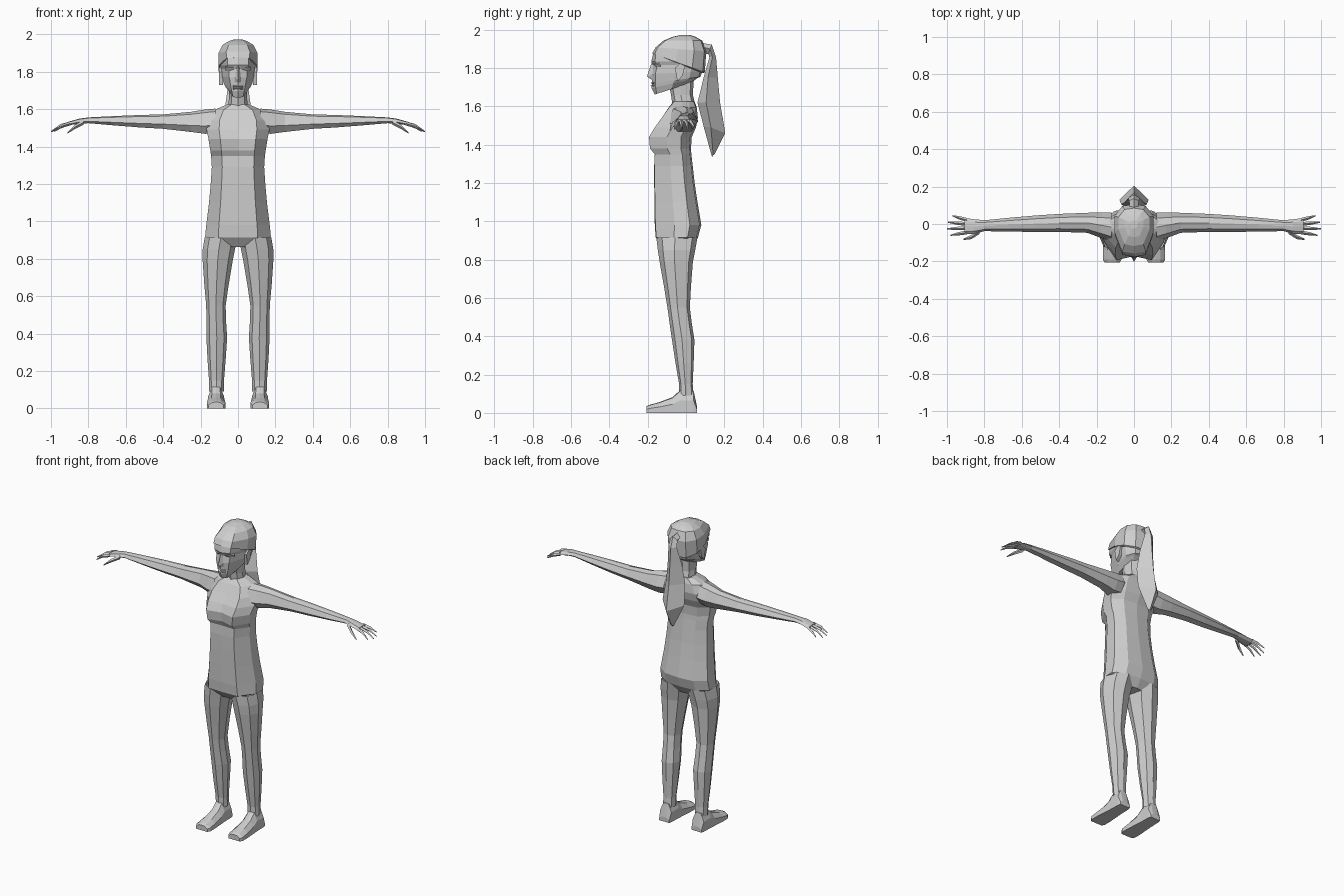
import bpy, bmesh, math
from mathutils import Vector

grey = bpy.data.materials.new("plain_grey")
grey.diffuse_color = (0.62, 0.62, 0.62, 1)


def loft(name, rings, start=True, end=True, side=1):
    """Skin a list of equal-length point rings, flat shaded."""
    bm = bmesh.new()
    vs = [[bm.verts.new((p[0] * side, p[1], p[2])) for p in r] for r in rings]
    n = len(rings[0])
    for a, b in zip(vs, vs[1:]):
        for i in range(n):
            j = (i + 1) % n
            bm.faces.new((a[i], a[j], b[j], b[i]))
    if start:
        bm.faces.new(vs[0])
    if end:
        bm.faces.new(vs[-1])
    bmesh.ops.recalc_face_normals(bm, faces=bm.faces)
    if not (start and end):
        # open tubes: make sure faces point away from the axis
        mid = sum((v.co for v in bm.verts), Vector()) / len(bm.verts)
        if sum((f.calc_center_median() - mid).dot(f.normal) * f.calc_area() for f in bm.faces) < 0:
            bmesh.ops.reverse_faces(bm, faces=bm.faces)
    me = bpy.data.meshes.new(name)
    bm.to_mesh(me)
    bm.free()
    me.materials.append(grey)
    ob = bpy.data.objects.new(name, me)
    bpy.context.collection.objects.link(ob)
    return ob


def pair(name, rings, **kw):
    loft("left_" + name, rings, side=1, **kw)
    loft("right_" + name, rings, side=-1, **kw)


def body_ring(z, w, yc, yf, yb, a=0.6, tilt=0.0):
    """Symmetric ten-point section: centre front, front corner, sides, back."""
    d = yb - yf
    half = [(0, yc), (a * w, yf), (w, yf + 0.42 * d), (w, yf + 0.75 * d), (0.6 * w, yb - 0.04 * d), (0, yb)]
    pts = half + [(-x, y) for x, y in half[-2:0:-1]]
    return [(x, y, z + tilt * (y - yf)) for x, y in pts]


def octagon(xi, xo, yf, yb, z):
    """Upright eight-sided section within the given bounds."""
    cx, cy, hx, hy = (xi + xo) / 2, (yf + yb) / 2, (xo - xi) / 2, (yb - yf) / 2
    shape = [(0, -1), (.7, -.72), (1, -.1), (.75, .75), (0, 1), (-.75, .75), (-1, -.1), (-.7, -.72)]
    return [(cx + u * hx, cy + v * hy, z) for u, v in shape]


# torso: z, half width, centre front, front, back
torso = [(.862, .05, -.115, -.115, .03), (.915, .176, -.158, -.155, .062),
         (.98, .17, -.163, -.16, .08), (1.1, .155, -.165, -.162, .06),
         (1.2, .146, -.166, -.164, .045), (1.29, .14, -.166, -.164, .035),
         (1.35, .144, -.16, -.163, .028), (1.38, .148, -.165, -.188, .026),
         (1.44, .158, -.172, -.193, .03), (1.49, .168, -.155, -.163, .052),
         (1.54, .165, -.122, -.127, .062), (1.595, .13, -.09, -.088, .056),
         (1.625, .058, -.066, -.062, .045)]
loft("torso", [body_ring(*t) for t in torso])

# neck
loft("neck", [octagon(-.055, .055, -.07, .05, 1.60), octagon(-.048, .048, -.078, .036, 1.66),
              octagon(-.05, .05, -.095, .04, 1.74)], False, False)

# head: z, half width, centre front, front, back, corner fraction, tilt
head = [(1.665, .045, -.163, -.153, .03, .6, .33), (1.70, .068, -.18, -.158, .06, .5, .22),
        (1.722, .076, -.178, -.158, .075, .5, .14), (1.77, .085, -.18, -.16, .085, .55, .05),
        (1.815, .09, -.175, -.15, .09, .55, 0), (1.835, .094, -.181, -.162, .092, .6, 0),
        (1.88, .096, -.17, -.157, .095, .6, 0), (1.93, .07, -.11, -.1, .07, .6, 0)]
loft("head", [body_ring(*h) for h in head])

# hair cap, lower at the nape
hair = [(1.872, .097, -.172, -.16, .088, .6, -.4), (1.872, .104, -.177, -.164, .098, .6, -.36),
        (1.908, .105, -.158, -.148, .106, .6, -.08), (1.943, .083, -.118, -.108, .085, .6, 0),
        (1.963, .05, -.07, -.065, .05, .6, 0), (1.973, .02, -.025, -.022, .02, .6, 0)]
loft("hair_cap", [body_ring(*h) for h in hair], start=False)

# ponytail: half width, side point (y, z), ridge (y, z), front (y, z)
tail = [(.022, .085, 1.91, .09, 1.93, .085, 1.875), (.026, .125, 1.90, .135, 1.922, .118, 1.872),
        (.03, .138, 1.86, .157, 1.855, .122, 1.855), (.05, .115, 1.75, .166, 1.75, .092, 1.75),
        (.068, .105, 1.62, .178, 1.62, .06, 1.62), (.078, .13, 1.49, .205, 1.46, .092, 1.495),
        (.012, .142, 1.345, .15, 1.35, .136, 1.335)]
loft("ponytail", [[(-w, y, z), (0, ry, rz), (w, y, z), (0, fy, fz)]
                  for w, y, z, ry, rz, fy, fz in tail])

# nose, lips, eyelids, ears
loft("nose", [[(-.008, -.172, 1.825), (0, -.181, 1.825), (.008, -.172, 1.825)],
              [(-.016, -.172, 1.765), (0, -.204, 1.757), (.016, -.172, 1.765)],
              [(-.018, -.17, 1.745), (0, -.186, 1.742), (.018, -.17, 1.745)]])
for nm, z in (("upper_lip", 1.722), ("lower_lip", 1.71)):
    loft(nm, [[(x, -.165, z + .006), (x, y, z), (x, -.165, z - .006)]
              for x, y in ((-.027, -.171), (0, -.187), (.027, -.171))])
pair("eyelid", [[(x, y + .012, 1.827), (x, y, 1.822), (x, y + .012, 1.806)]
                for x, y in ((.022, -.171), (.045, -.166), (.068, -.142))])
pair("ear", [[(x, -.045, 1.73), (x, -.018, 1.76), (x, -.005, 1.81), (x, -.03, 1.825), (x, -.058, 1.80)]
             for x in (.08, .101)])

# legs: inner x, outer x, front y, back y, z
legs = [(.004, .178, -.155, .06, .915), (.016, .189, -.147, .048, .85), (.028, .189, -.138, .036, .79),
        (.05, .18, -.115, .026, .66), (.066, .17, -.097, .02, .55), (.064, .169, -.086, .03, .47),
        (.058, .169, -.073, .044, .38), (.066, .163, -.055, .04, .26), (.075, .155, -.036, .035, .15),
        (.076, .154, -.036, .04, .09)]
pair("leg", [octagon(*r) for r in legs], start=False, end=False)

# feet: y, half width, top height
feet = [(.058, .036, .03), (.04, .04, .115), (-.03, .042, .12), (-.07, .045, .082),
        (-.14, .05, .056), (-.19, .05, .042), (-.207, .04, .034)]
pair("foot", [[(.117 + u * w, y, v * t) for u, v in
               ((-1, 0), (1, 0), (1, .55), (.5, .95), (0, 1), (-.5, .95), (-1, .55))]
              for y, w, t in feet])

# arms and palms: x, bottom z, top z, front y, back y
arms = [(.12, 1.475, 1.603, -.095, .062), (.175, 1.468, 1.598, -.075, .062), (.25, 1.478, 1.586, -.047, .06),
        (.40, 1.495, 1.572, -.042, .054), (.52, 1.502, 1.569, -.042, .046), (.66, 1.513, 1.563, -.041, .034),
        (.80, 1.525, 1.556, -.038, .02), (.85, 1.522, 1.549, -.052, .025), (.905, 1.514, 1.533, -.055, .032)]
arm_shape = ((-1, -.35), (-.5, -1), (.5, -1), (1, -.2), (.6, .8), (0, 1), (-.65, .75))
pair("arm", [[(x, (f + b) / 2 + u * (b - f) / 2, (lo + hi) / 2 + v * (hi - lo) / 2) for u, v in arm_shape]
             for x, lo, hi, f, b in arms], start=False)


# fingers and thumb: base, knuckle, tip
def finger(name, path, r):
    rings = []
    for (x, y, z), s in zip(path, (1, .85, .3)):
        rings.append([(x, y - r * s, z), (x, y, z - r * s), (x, y + r * s, z), (x, y, z + r * s)])
    pair(name, rings)


for nm, y0, y1, xt, zt in (("index", -.045, -.06, .98, 1.482), ("middle", -.022, -.026, 1.0, 1.48),
                           ("ring", 0, .01, .995, 1.481), ("little", .022, .044, .97, 1.49)):
    xm = .9 + (xt - .9) * .5
    finger(nm + "_finger", [(.893, y0, 1.525), (xm, (y0 + y1) / 2, 1.511), (xt, y1, zt)], .0105)
finger("thumb", [(.825, -.04, 1.53), (.87, -.07, 1.506), (.912, -.082, 1.473)], .013)
